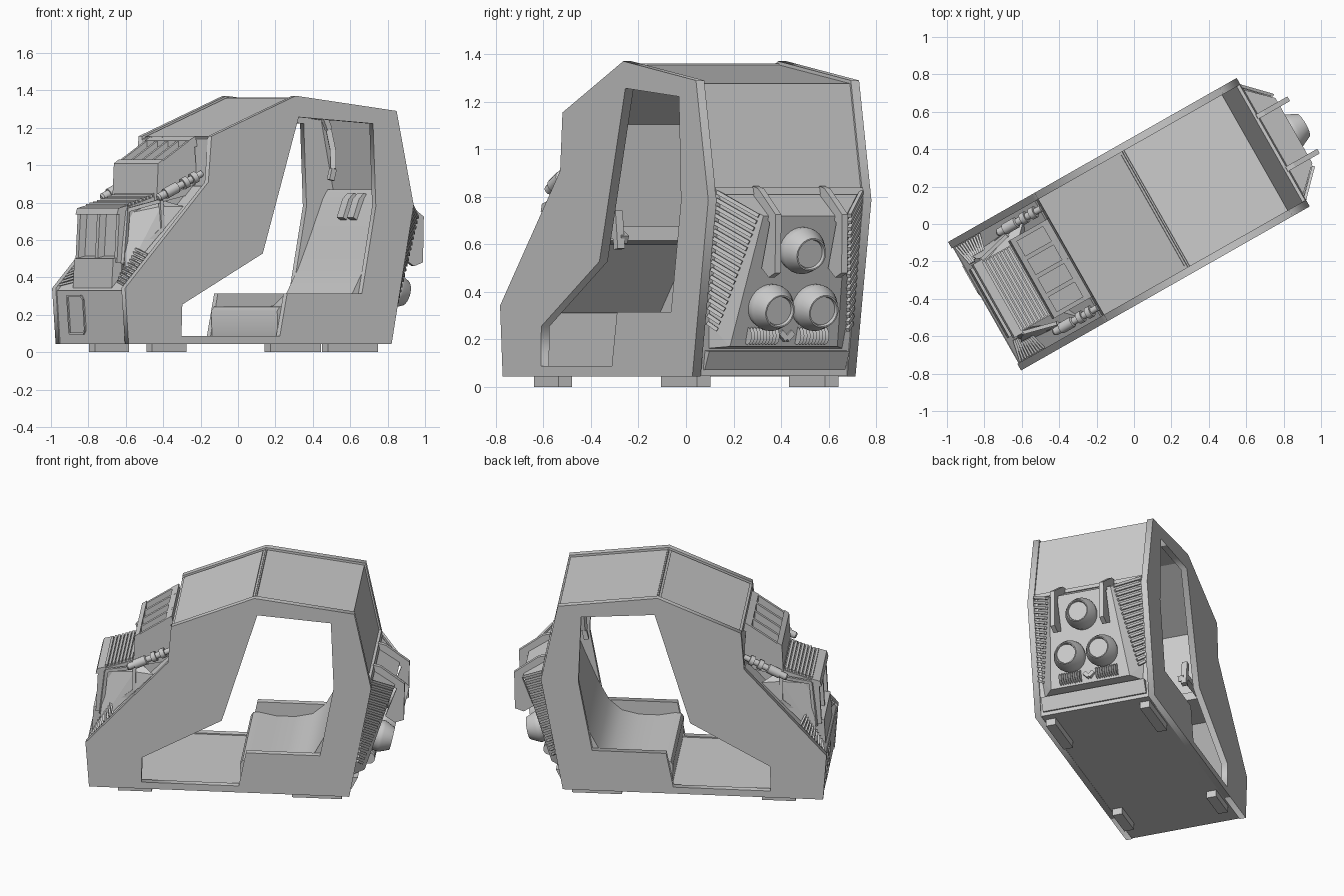
import bpy, bmesh, math
from mathutils import Vector, Matrix

if "Cube" in bpy.data.objects:
    bpy.data.objects.remove(bpy.data.objects["Cube"])

# Local frame: x along the cabin (nose at -x), y across, z up; turned into place at the end
PLACE = Matrix.Translation((-0.006, 0.011, 0)) @ Matrix.Rotation(math.radians(29.6), 4, 'Z')
grey = bpy.data.materials.new("light_grey")
grey.diffuse_color = (0.6, 0.6, 0.6, 1)
grey.use_nodes = True
grey.node_tree.nodes["Principled BSDF"].inputs["Base Color"].default_value = grey.diffuse_color


def finish(name, bm, smooth=0):
    bmesh.ops.recalc_face_normals(bm, faces=bm.faces)
    me = bpy.data.meshes.new(name)
    bm.to_mesh(me)
    bm.free()
    me.materials.append(grey)
    if smooth:
        for p in me.polygons:
            p.use_smooth = True
        me.set_sharp_from_angle(angle=math.radians(smooth))
    ob = bpy.data.objects.new(name, me)
    bpy.context.collection.objects.link(ob)
    ob.matrix_world = PLACE
    return ob


def add_prism(bm, pts, y0, y1):
    a = [bm.verts.new((x, y0, z)) for x, z in pts]
    b = [bm.verts.new((x, y1, z)) for x, z in pts]
    bm.faces.new(a)
    bm.faces.new(b[::-1])
    n = len(pts)
    for i in range(n):
        j = (i + 1) % n
        bm.faces.new((a[j], a[i], b[i], b[j]))


def prism(name, pts, *spans, smooth=0):
    bm = bmesh.new()
    for y0, y1 in spans:
        add_prism(bm, pts, y0, y1)
    return finish(name, bm, smooth)


def hull(name, pts):
    bm = bmesh.new()
    for p in pts:
        bm.verts.new(p)
    bmesh.ops.convex_hull(bm, input=bm.verts)
    bmesh.ops.delete(bm, geom=[v for v in bm.verts if not v.link_faces], context='VERTS')
    bmesh.ops.dissolve_limit(bm, angle_limit=0.02, verts=bm.verts, edges=bm.edges)
    return finish(name, bm)


def beams(name, pairs, w):
    bm = bmesh.new()
    for p, q in pairs:
        p, q = Vector(p), Vector(q)
        m = Matrix.Translation((p + q) / 2) @ (q - p).to_track_quat('X', 'Z').to_matrix().to_4x4()
        bmesh.ops.create_cube(bm, size=1, matrix=m @ Matrix.Diagonal(((q - p).length, w, w, 1)))
    return finish(name, bm)


def lathe(name, prof, pos, axis, n=24):
    bm = bmesh.new()
    m = Matrix.Translation(pos) @ Vector(axis).to_track_quat('Z', 'Y').to_matrix().to_4x4()
    rings = [[bm.verts.new(m @ Vector((r * math.cos(2 * math.pi * k / n),
                                       r * math.sin(2 * math.pi * k / n), h)))
              for k in range(n)] for r, h in prof]
    for a, b in zip(rings, rings[1:]):
        for k in range(n):
            bm.faces.new((a[k], a[(k + 1) % n], b[(k + 1) % n], b[k]))
    bm.faces.new(rings[0][::-1])
    bm.faces.new(rings[-1])
    return finish(name, bm, 35)


# Side walls: outline with a stepped door opening, filled as a flat curve
OUT = [(-.89, .043), (-.912, .342), (-.40, .909), (-.38, 1.155), (.138, 1.371),
       (.758, 1.29), (.863, .786), (.727, .043)]
DOOR = [(.156, 1.257), (.613, 1.222), (.63, .78), (.545, .315), (.085, .315),
        (.04, .087), (-.565, .087), (-.56, .255), (-.065, .528)]
cu = bpy.data.curves.new("wall_outline", 'CURVE')
cu.dimensions, cu.fill_mode, cu.extrude = '2D', 'BOTH', .02
for loop in (OUT, DOOR):
    sp = cu.splines.new('POLY')
    sp.points.add(len(loop) - 1)
    for pt, (x, z) in zip(sp.points, loop):
        pt.co = (x, z, 0, 1)
    sp.use_cyclic_u = True
helper = bpy.data.objects.new("wall_outline", cu)
bpy.context.collection.objects.link(helper)
wall = bpy.data.meshes.new_from_object(helper.evaluated_get(bpy.context.evaluated_depsgraph_get()))
bpy.data.objects.remove(helper)
for name, y in (("right_wall", -.375), ("left_wall", .375)):
    bm = bmesh.new()
    bm.from_mesh(wall)
    bmesh.ops.transform(bm, matrix=Matrix.Translation((0, y, 0)) @ Matrix.Rotation(math.pi / 2, 4, 'X'),
                        verts=bm.verts)
    bmesh.ops.remove_doubles(bm, verts=bm.verts, dist=1e-4)
    finish(name, bm)

# Shell between the walls
W = (-.357, .357)
prism("roof_and_rear_shell", [(-.38, 1.14), (.138, 1.356), (.75, 1.277), (.852, .786), (.72, .05),
                              (.68, .05), (.81, .786), (.72, 1.24), (.138, 1.32), (-.36, 1.105)], W)
prism("roof_seam", [(.133, 1.35), (.138, 1.362), (.146, 1.361), (.15, 1.35)], W)
prism("roof_front_panel", [(-.365, 1.14), (.125, 1.345), (.122, 1.356), (-.368, 1.152)], (-.343, .343))
prism("front_bulkhead", [(-.40, .66), (-.38, 1.14), (-.36, 1.12), (-.37, .66)], W)
prism("sloping_hood", [(-.905, .325), (-.40, .89), (-.38, .86), (-.87, .31)], W)
prism("front_plate", [(-.885, .045), (-.905, .33), (-.88, .33), (-.86, .045)], W)
prism("floor", [(-.885, .045), (-.885, .08), (.725, .08), (.725, .045)], W)
prism("rear_sill", [(.70, .07), (.735, .07), (.775, .15), (.70, .155)], (-.34, .34))
prism("rear_panel_lip", [(.83, .81), (.865, .81), (.858, .84), (.83, .84)], W)

# Slot frame on the nose plate
F = lambda y, z: (-.886 - (z - .045) * .07, y, z)
loop = [F(.07, .12), F(.09, .10), F(.24, .10), F(.24, .30), F(.09, .30), F(.07, .28)]
beams("front_slot_frame", list(zip(loop, loop[1:] + loop[:1])), .012)

# Feet
for name, x, l in (("front_feet", -.61, .105), ("rear_feet", .52, .155)):
    prism(name, [(x - l, 0), (x + l, 0), (x + l, .05), (x - l, .05)], (-.342, -.278), (.278, .342))

# Nose block with recessed front panels and ribbed hatch
prism("nose_step", [(-.89, .33), (-.88, .50), (-.80, .52), (-.80, .40)], (-.21, .21))
prism("nose_block", [(-.83, .42), (-.81, .75), (-.80, .775), (-.62, .835), (-.45, .84), (-.45, .80)],
      (-.215, .215))
prism("nose_uprights", [(-.865, .48), (-.85, .755), (-.80, .775), (-.80, .48)],
      (-.225, -.195), (-.015, .015), (.195, .225))
prism("nose_crossbar", [(-.865, .735), (-.855, .77), (-.80, .785), (-.80, .735)], (-.225, .225))
beams("hatch_ribs", [((-.80 + i * .022, -.21, .784 + i * .0073), (-.80 + i * .022, .21, .784 + i * .0073))
                     for i in range(9)], .016)

# Intake box behind the hatch: floor, front plate and dividers
prism("intake_floor", [(-.60, .80), (-.60, .94), (-.39, 1.06), (-.39, .85)], (-.23, .23))
prism("intake_front", [(-.63, .80), (-.62, 1.01), (-.59, 1.03), (-.59, .80)], (-.24, .24))
prism("intake_dividers", [(-.61, .82), (-.61, 1.01), (-.40, 1.15), (-.38, .90)],
      *[(y - .012, y + .012) for y in (-.228, -.114, 0, .114, .228)])
prism("intake_top_lip", [(-.43, 1.09), (-.43, 1.132), (-.39, 1.155), (-.38, 1.10)], (-.24, .24))

for s, side in ((-1, "right"), (1, "left")):
    # Shoulder beside the nose block, its frame and corner vents
    hull(side + "_nose_shoulder", [(-.82, s * .2, .42), (-.80, s * .2, .74), (-.60, s * .2, .82),
                                   (-.62, s * .27, .78), (-.50, s * .30, .78), (-.84, s * .27, .41),
                                   (-.55, s * .2, .72)])
    loop = [(-.83, s * .235, .47), (-.80, s * .225, .76), (-.62, s * .27, .81), (-.62, s * .285, .66)]
    beams(side + "_shoulder_frame", list(zip(loop, loop[1:] + loop[:1])), .02)
    beams(side + "_front_vent", [((-.89 + i * .016, s * .35, .36 + i * .0178),
                                  (-.865 + i * .010, s * .235, .38 + i * .020)) for i in range(10)], .012)
    # Hood strut
    lathe(side + "_strut", [(.014, 0), (.022, .01), (.022, .05), (.03, .05), (.03, .13), (.02, .135),
                            (.02, .17), (.032, .17), (.032, .20), (.02, .20), (.02, .23), (.032, .23),
                            (.032, .26), (.018, .26), (.018, .30)],
          (-.66, s * .305, .825), (.27, 0, .13), 12)
    # Rear side vents, fanning towards the bottom
    A, B = Vector((.858, s * .35, .82)), Vector((.775, s * .35, .27))
    C, D = Vector((.985, s * .22, .72)), Vector((.80, s * .315, .24))
    beams(side + "_rear_vent", [(A.lerp(B, i / 17), C.lerp(D, i / 17)) for i in range(18)], .016)
    # Hooked fin
    y = s * .161
    prism(side + "_rear_fin", [(.84, .80), (.855, .845), (.90, .835), (1.05, .725), (1.045, .48),
                               (.99, .46), (.93, .50), (1.0, .69)], (y - .014, y + .014))
    # Heat coil under the lower nozzles
    zig = [(.018 if i % 2 else .038, i * .0075) for i in range(19)]
    lathe(side + "_coil", zig, (.83, s * .12 - .0675, .215), (0, 1, 0), 12)
    # Hand control near the door pillar
    beams(side + "_hand_control", [((-.36, s * .29, .65), (-.08, s * .29, .64)),
                                   ((-.08, s * .29, .58), (-.10, s * .29, .74)),
                                   ((-.13, s * .27, .65), (-.07, s * .27, .62))], .035)

# Rear engine pod and three nozzles
hull("engine_pod", [(x, s * y, z) for s in (-1, 1) for x, y, z in
                    ((.84, .345, .82), (.99, .20, .72), (.81, .26, .17), (.72, .34, .16), (.75, .345, .28))])
beams("pod_connector", [((.83, -.03, .23), (.83, 0, .20)), ((.83, 0, .20), (.83, .03, .23))], .025)
for name, x, y, z in (("upper_nozzle", .945, 0, .58), ("right_nozzle", .865, -.106, .34),
                      ("left_nozzle", .865, .106, .34)):
    lathe(name, [(.09, -.04), (.10, .03), (.098, .045), (.07, .105), (.064, .105), (.060, .09)],
          (x, y, z), (.96, 0, -.22), 28)

# Seat leaning back to the rear wall, with a split headrest
prism("seat", [(.05, .085), (.045, .22), (.06, .243), (.10, .245), (.2, .225), (.32, .225), (.43, .25),
               (.51, .32), (.58, .45), (.66, .64), (.73, .82), (.76, .87), (.81, .87), (.81, .75), (.70, .085)],
      W, smooth=40)
prism("headrest", [(.70, .70), (.665, .72), (.70, .82), (.73, .85), (.77, .84), (.76, .70)],
      (-.09, -.02), (.02, .09), smooth=40)

# Dashboard shelf under the front bulkhead
prism("dashboard", [(-.58, .68), (-.34, .675), (-.33, .615), (-.60, .60)], W)

# Hanging air hose in front of the seat back
path = [Vector((.58, .08, 1.26)), Vector((.61, .08, 1.19)), Vector((.63, .07, 1.08)),
        Vector((.625, .06, .98)), Vector((.61, .06, .92))]
beams("air_hose", list(zip(path, path[1:])), .03)
